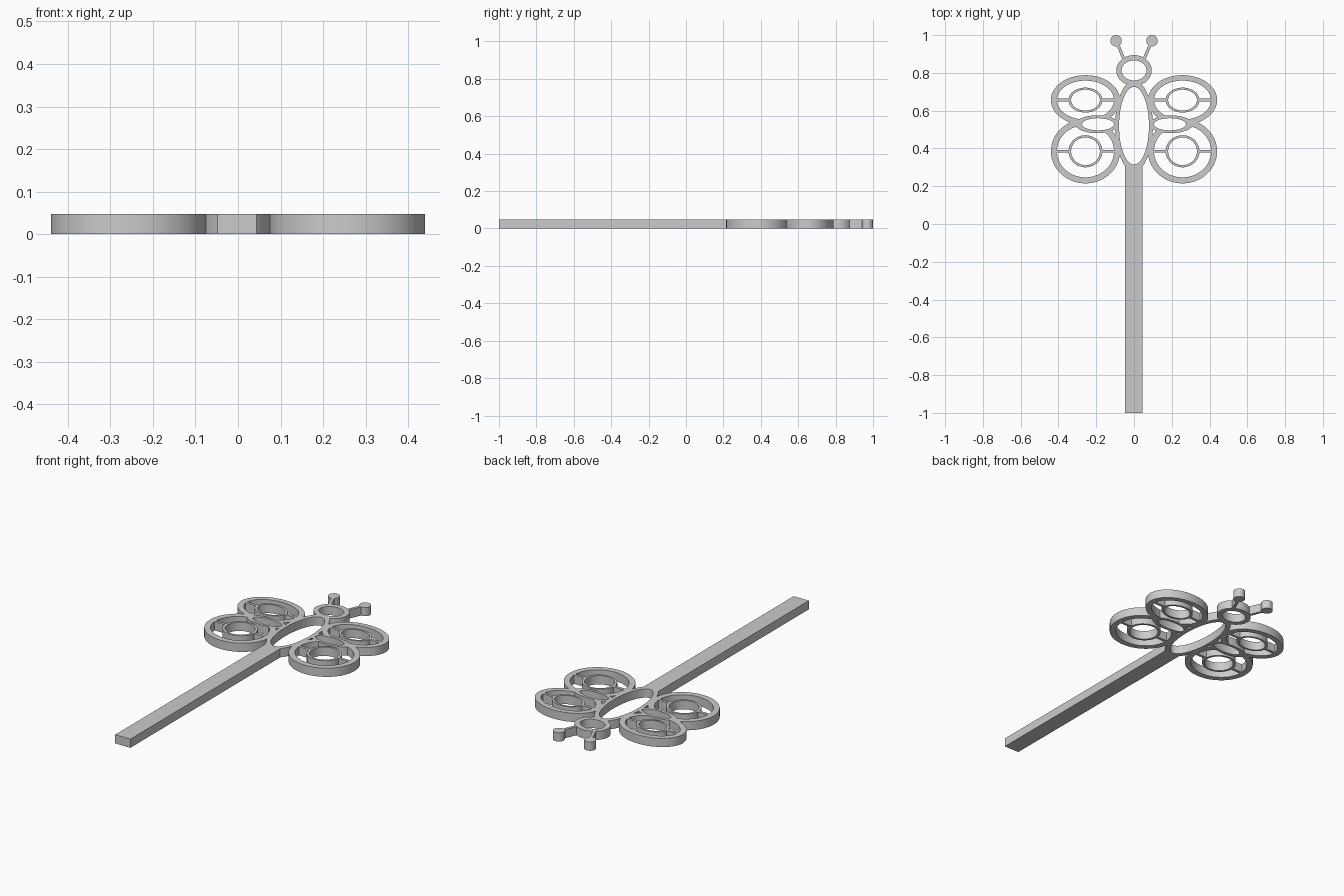
import bpy
import bmesh
from math import cos, sin, pi
from mathutils import Vector

HEIGHT = 0.048
SEGMENTS = 64

if "Cube" in bpy.data.objects:
    bpy.data.objects.remove(bpy.data.objects["Cube"])

grey = bpy.data.materials.new("plain grey")
grey.use_nodes = True
colour = (0.6, 0.6, 0.6, 1)
grey.diffuse_color = colour
grey.node_tree.nodes["Principled BSDF"].inputs["Base Color"].default_value = colour


def prism(name, outline, bottom=0.0, top=HEIGHT):
    """Extrude a flat outline straight up."""
    bm = bmesh.new()
    base = bm.faces.new([bm.verts.new((x, y, bottom)) for x, y in outline])
    side = bmesh.ops.extrude_face_region(bm, geom=[base])["geom"]
    moved = [v for v in side if isinstance(v, bmesh.types.BMVert)]
    bmesh.ops.translate(bm, verts=moved, vec=(0, 0, top - bottom))
    bmesh.ops.recalc_face_normals(bm, faces=bm.faces)
    mesh = bpy.data.meshes.new(name)
    bm.to_mesh(mesh)
    bm.free()
    mesh.materials.append(grey)
    obj = bpy.data.objects.new(name, mesh)
    bpy.context.collection.objects.link(obj)
    return obj


def oval(x, y, rx, ry):
    steps = [2 * pi * i / SEGMENTS for i in range(SEGMENTS)]
    return [(x + rx * cos(a), y + ry * sin(a)) for a in steps]


def bar(start, end, width):
    a, b = Vector(start), Vector(end)
    along = (b - a).normalized() * width / 2
    side = Vector((-along.y, along.x))
    return [a - side, b - side, b + side, a + side]


def combine(target, part, operation):
    """Fuse or cut a part, then discard it."""
    mod = target.modifiers.new(part.name, "BOOLEAN")
    mod.operation = operation
    mod.solver = "EXACT"
    mod.object = part
    bpy.context.view_layer.update()
    graph = bpy.context.evaluated_depsgraph_get()
    mesh = bpy.data.meshes.new_from_object(target.evaluated_get(graph))
    target.modifiers.clear()
    target.data = mesh
    bpy.data.objects.remove(part)


def fuse(name, outline):
    combine(wand, prism(name, outline), "UNION")


def cut(name, outline):
    combine(wand, prism(name, outline, -0.1, HEIGHT + 0.1), "DIFFERENCE")


# Body and handle
BODY_Y, HEAD_Y, WING_X = 0.52, 0.813, 0.257
wand = prism("butterfly_wand", oval(0, BODY_Y, 0.1, 0.24))
fuse("handle", bar((-0.002, -1), (-0.002, 0.4), 0.092))

# Wing rims: centre height, outer and inner half heights, eye ring half heights
wings = {
    "upper": (0.656, 0.132, 0.103, 0.066, 0.055),
    "lower": (0.385, 0.17, 0.138, 0.085, 0.073),
}
sides = {"left": 1, "right": -1}
for side, s in sides.items():
    for level, (y, outer, inner, *_) in wings.items():
        fuse(f"{side}_{level}_wing", oval(s * WING_X, y, 0.183, outer))
for side, s in sides.items():
    for level, (y, outer, inner, *_) in wings.items():
        cut(f"{side}_{level}_wing_opening", oval(s * WING_X, y, 0.151, inner))

# Eye rings, struts and the small rings between the wings
for side, s in sides.items():
    for level, (y, _, _, eye, hole) in wings.items():
        fuse(f"{side}_{level}_strut", bar((s * 0.092, y), (s * 0.42, y), 0.015))
        fuse(f"{side}_{level}_eye_ring", oval(s * WING_X, y, 0.09, eye))
        cut(f"{side}_{level}_eye_opening", oval(s * WING_X, y, 0.076, hole))
    fuse(f"{side}_middle_ring", oval(s * 0.195, 0.528, 0.115, 0.047))
    cut(f"{side}_middle_opening", oval(s * 0.19, 0.528, 0.085, 0.032))

# Head with antennae
fuse("head", oval(0, HEAD_Y, 0.094, 0.081))
for side, s in sides.items():
    fuse(f"{side}_antenna", bar((s * 0.05, 0.865), (s * 0.092, 0.965), 0.016))
    fuse(f"{side}_antenna_tip", oval(s * 0.095, 0.97, 0.03, 0.03))
cut("head_opening", oval(0, HEAD_Y, 0.066, 0.053))

# Body opening, after the wings have been joined on; the rim is restored first
fuse("body_rim", oval(0, BODY_Y, 0.1, 0.24))
cut("body_opening", oval(0, BODY_Y, 0.079, 0.206))

# Smooth curved walls with sharp rims
bpy.ops.object.select_all(action="DESELECT")
wand.select_set(True)
bpy.context.view_layer.objects.active = wand
bpy.ops.object.shade_smooth_by_angle(angle=pi / 6)
